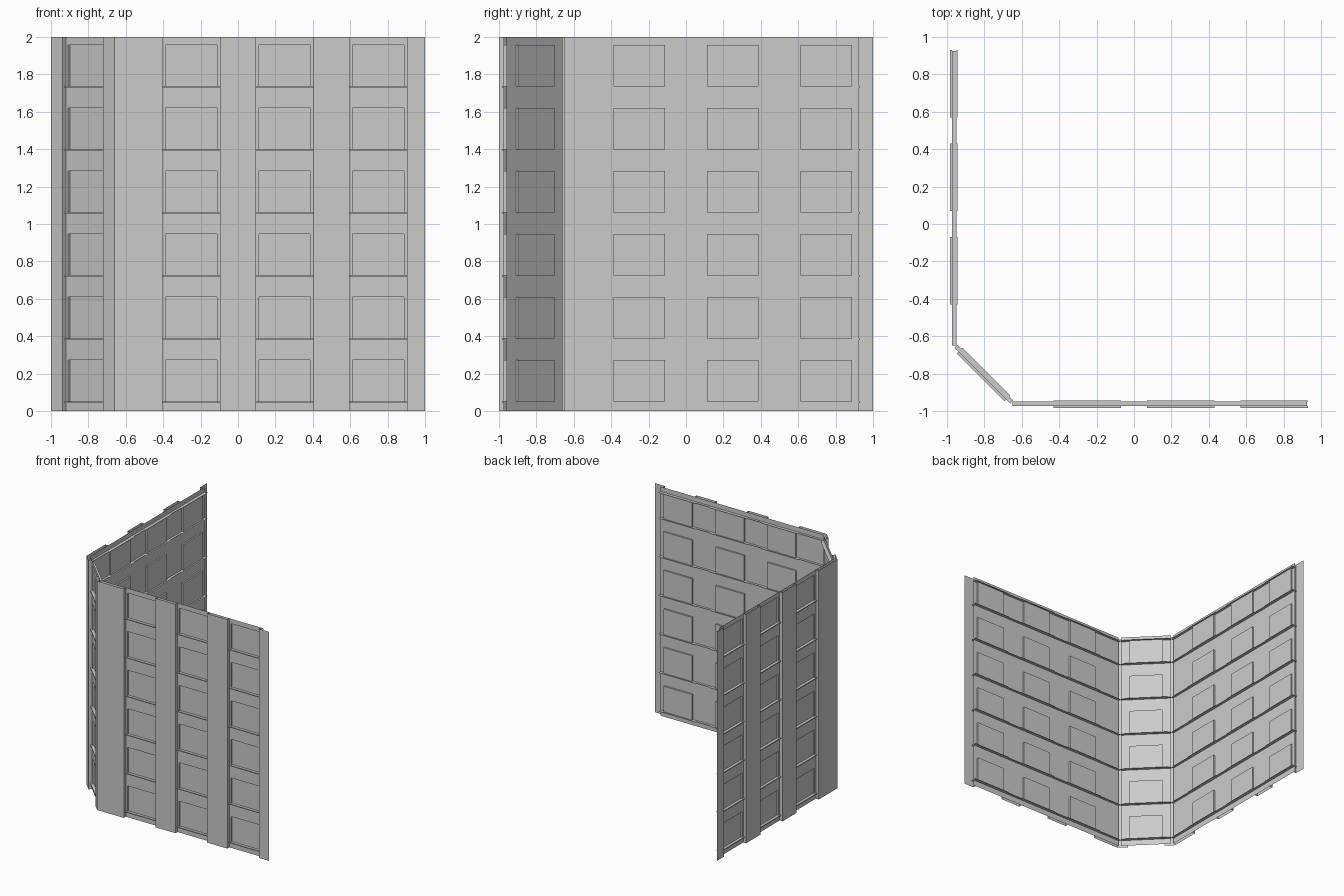
import bpy
import bmesh
from math import sqrt
from mathutils import Matrix, Vector

cube = bpy.data.objects.get("Cube")
if cube:
    bpy.data.objects.remove(cube, do_unlink=True)

mat = bpy.data.materials.new("plain_grey")
mat.use_nodes = True
grey = (0.6, 0.6, 0.6, 1)
mat.diffuse_color = grey
mat.node_tree.nodes["Principled BSDF"].inputs["Base Color"].default_value = grey

HEIGHT = 2.0
FLOORS = [0.05 + 0.337 * i for i in range(6)]
WIN_H = 0.223
BAY, WIN, SILL = 0.153, 0.138, 0.18      # half widths
D_WALL, D_WIN = 0.028, 0.042             # depths behind the pier faces
D_SILL, D_LEDGE, D_DEEP = 0.015, 0.05, 0.057


def quad(bm, *pts):
    bm.faces.new([bm.verts.new(p) for p in pts])


def panel(bm, u0, u1, d, z0, z1):
    """Upright sheet facing outward."""
    quad(bm, (u0, d, z0), (u1, d, z0), (u1, d, z1), (u0, d, z1))


def shelf(bm, u0, u1, d0, d1, z):
    """Level sheet facing up."""
    quad(bm, (u0, d0, z), (u1, d0, z), (u1, d1, z), (u0, d1, z))


def cheek(bm, u, d0, d1, z0, z1, sign):
    """Upright sheet across the wall, facing along it."""
    pts = [(u, d0, z0), (u, d1, z0), (u, d1, z1), (u, d0, z1)]
    quad(bm, *(pts if sign > 0 else pts[::-1]))


def finish(bm, name, frame):
    bmesh.ops.remove_doubles(bm, verts=bm.verts, dist=0.0001)
    bm.transform(frame)
    if frame.to_3x3().determinant() < 0:
        bmesh.ops.reverse_faces(bm, faces=bm.faces)
    mesh = bpy.data.meshes.new(name)
    bm.to_mesh(mesh)
    bm.free()
    mesh.materials.append(mat)
    bpy.context.collection.objects.link(bpy.data.objects.new(name, mesh))


def build_wall(name, origin, along, inward, length, bays, start, end):
    a, n = Vector(along).normalized(), Vector(inward).normalized()
    frame = Matrix(((a.x, n.x, 0, origin[0]), (a.y, n.y, 0, origin[1]),
                    (0, 0, 1, 0), (0, 0, 0, 1)))

    # Backing wall, with an opening at each window
    bm = bmesh.new()
    us = [start] + [c + s * WIN for c in bays for s in (-1, 1)] + [end]
    zs = [0] + [z + h for z in FLOORS for h in (0, WIN_H)] + [HEIGHT]
    for i in range(len(us) - 1):
        for j in range(len(zs) - 1):
            if not (i % 2 and j % 2):
                panel(bm, us[i], us[i + 1], D_WALL, zs[j], zs[j + 1])
    finish(bm, name + "_backing", frame)

    # Recessed windows with their reveals
    bm = bmesh.new()
    for c in bays:
        for z in FLOORS:
            l, r, t = c - WIN, c + WIN, z + WIN_H
            panel(bm, l, r, D_WIN, z, t)
            shelf(bm, l, r, D_WALL, D_WIN, z)
            shelf(bm, r, l, D_WALL, D_WIN, t)
            cheek(bm, l, D_WALL, D_WIN, z, t, 1)
            cheek(bm, r, D_WALL, D_WIN, z, t, -1)
    finish(bm, name + "_windows", frame)

    # Projecting window sills
    bm = bmesh.new()
    for c in bays:
        for z in FLOORS:
            size = Matrix.Diagonal((2 * SILL, D_WALL - D_SILL, 0.008, 1))
            place = Matrix.Translation((c, (D_WALL + D_SILL) / 2, z - 0.002))
            bmesh.ops.create_cube(bm, size=1, matrix=place @ size)
    finish(bm, name + "_sills", frame)

    # Thin inner ledges, deeper behind each bay
    bm = bmesh.new()
    for z in FLOORS + [FLOORS[-1] + WIN_H]:
        shelf(bm, start, end, D_WALL, D_LEDGE, z)
        for c in bays:
            shelf(bm, c - SILL, c + SILL, D_LEDGE, D_DEEP, z)
    finish(bm, name + "_ledges", frame)

    # Folded piers, open at top and bottom
    bm = bmesh.new()
    edges = [0] + [c + s * BAY for c in bays for s in (-1, 1)] + [length]
    for k in range(0, len(edges), 2):
        l, r = edges[k], edges[k + 1]
        panel(bm, l, r, 0, 0, HEIGHT)
        if k > 0:
            cheek(bm, l, 0, D_WALL, 0, HEIGHT, -1)
        if k + 2 < len(edges):
            cheek(bm, r, 0, D_WALL, 0, HEIGHT, 1)
    finish(bm, name + "_piers", frame)


# Two long walls joined by a slanted corner
CUT = 0.34
long_bays = [0.41, 0.91, 1.41]
diagonal = CUT * sqrt(2)
build_wall("front_wall", (CUT - 1, -1), (1, 0), (0, 1), 2 - CUT, long_bays, 0.01, 1.585)
build_wall("side_wall", (-1, CUT - 1), (0, 1), (1, 0), 2 - CUT, long_bays, 0.01, 1.585)
build_wall("corner_wall", (-1, CUT - 1), (1, -1), (1, 1), diagonal,
           [diagonal / 2], 0.03, diagonal - 0.03)
